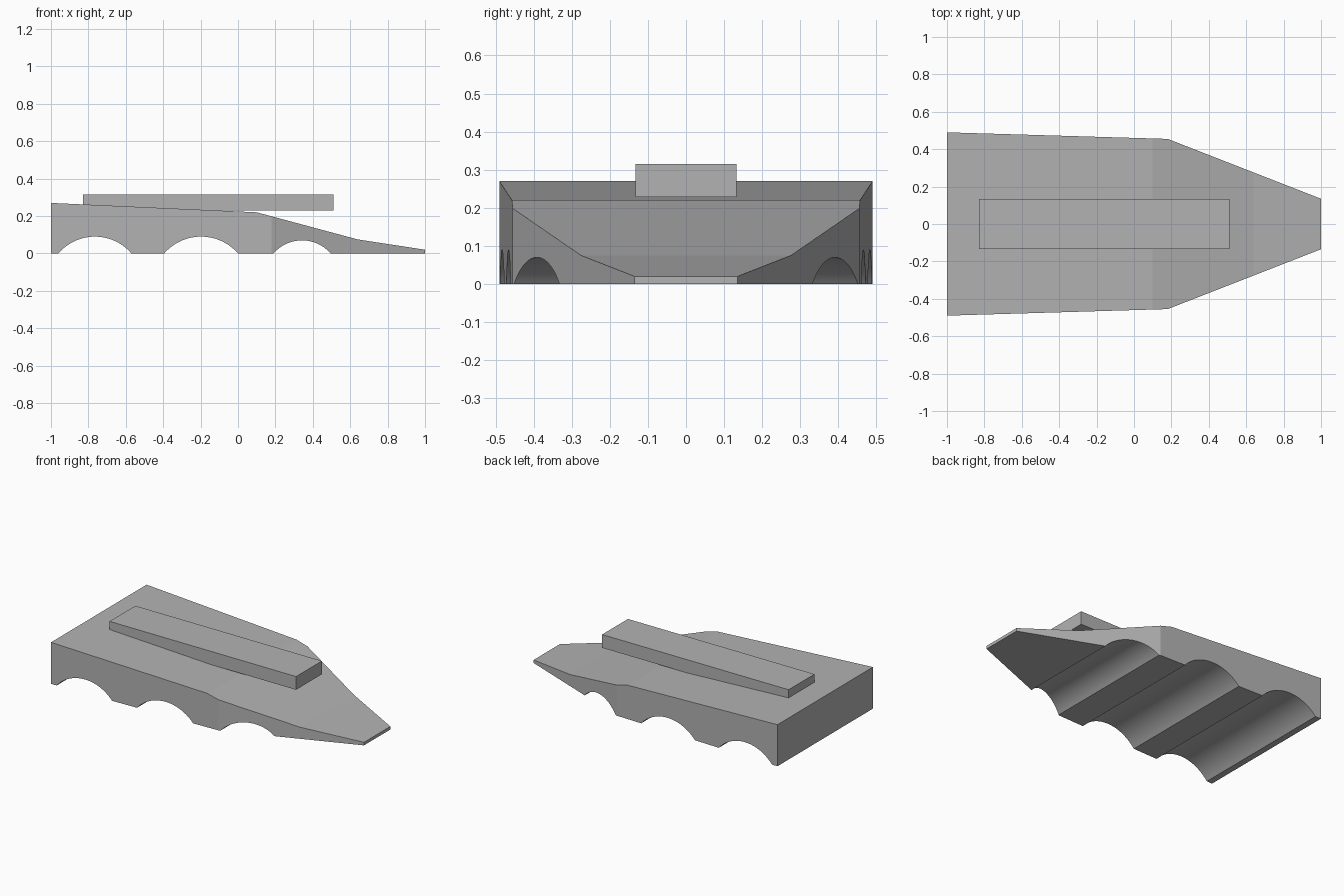
import bpy, bmesh, math

cube = bpy.data.objects.get("Cube")
if cube:
    bpy.data.objects.remove(cube, do_unlink=True)

grey = bpy.data.materials.new("plain_grey")
grey.use_nodes = True
grey.diffuse_color = (0.45, 0.45, 0.45, 1)
grey.node_tree.nodes["Principled BSDF"].inputs["Base Color"].default_value = grey.diffuse_color

KINK = 0.18  # where the plan starts to narrow to the nose


def make_object(name, bm):
    bmesh.ops.recalc_face_normals(bm, faces=bm.faces)
    mesh = bpy.data.meshes.new(name)
    bm.to_mesh(mesh)
    bm.free()
    mesh.materials.append(grey)
    obj = bpy.data.objects.new(name, mesh)
    bpy.context.collection.objects.link(obj)
    return obj


def arch(x0, x1, height, segments=28):
    """Circular arc in the side profile, from x0 to x1, standing on the ground."""
    half, mid = (x1 - x0) / 2, (x0 + x1) / 2
    radius = (half ** 2 + height ** 2) / (2 * height)
    sweep = math.asin(half / radius)
    points = []
    for i in range(segments + 1):
        a = sweep * (2 * i / segments - 1)
        points.append((mid + radius * math.sin(a),
                       max(0, radius * math.cos(a) - radius + height)))
    return points


def half_width(x):
    if x < KINK:
        return 0.49 + (x + 1) / (KINK + 1) * (0.455 - 0.49)
    return 0.455 + (x - KINK) / (1 - KINK) * (0.135 - 0.455)


# Wedge body: side profile with three arches, extruded across and tapered in plan
profile = [(-1, 0)]
for start, end, height in ((-0.96, -0.57, 0.09), (-0.395, 0, 0.09), (0.19, 0.495, 0.07)):
    profile += arch(start, end, height)
profile += [(1, 0), (1, 0.02), (0.64, 0.075), (0.1, 0.22), (-1, 0.27)]

bm = bmesh.new()
face = bm.faces.new([bm.verts.new((x, -1, z)) for x, z in profile])
ext = bmesh.ops.extrude_face_region(bm, geom=[face])
for v in ext["geom"]:
    if isinstance(v, bmesh.types.BMVert):
        v.co.y = 1
bmesh.ops.bisect_plane(bm, geom=bm.verts[:] + bm.edges[:] + bm.faces[:],
                       plane_co=(KINK, 0, 0), plane_no=(1, 0, 0))
for v in bm.verts:
    v.co.y *= half_width(v.co.x)
body = make_object("wedge_body", bm)

# Smooth arch surfaces, every other edge stays sharp
bpy.ops.object.select_all(action='DESELECT')
body.select_set(True)
bpy.context.view_layer.objects.active = body
bpy.ops.object.shade_smooth_by_angle(angle=math.radians(5))

# Long flat bar on top, overhanging the slope
bm = bmesh.new()
bmesh.ops.create_cube(bm, size=1)
bmesh.ops.scale(bm, vec=(1.34, 0.265, 0.086), verts=bm.verts)
bmesh.ops.translate(bm, vec=(-0.16, 0, 0.272), verts=bm.verts)
make_object("top_bar", bm)
